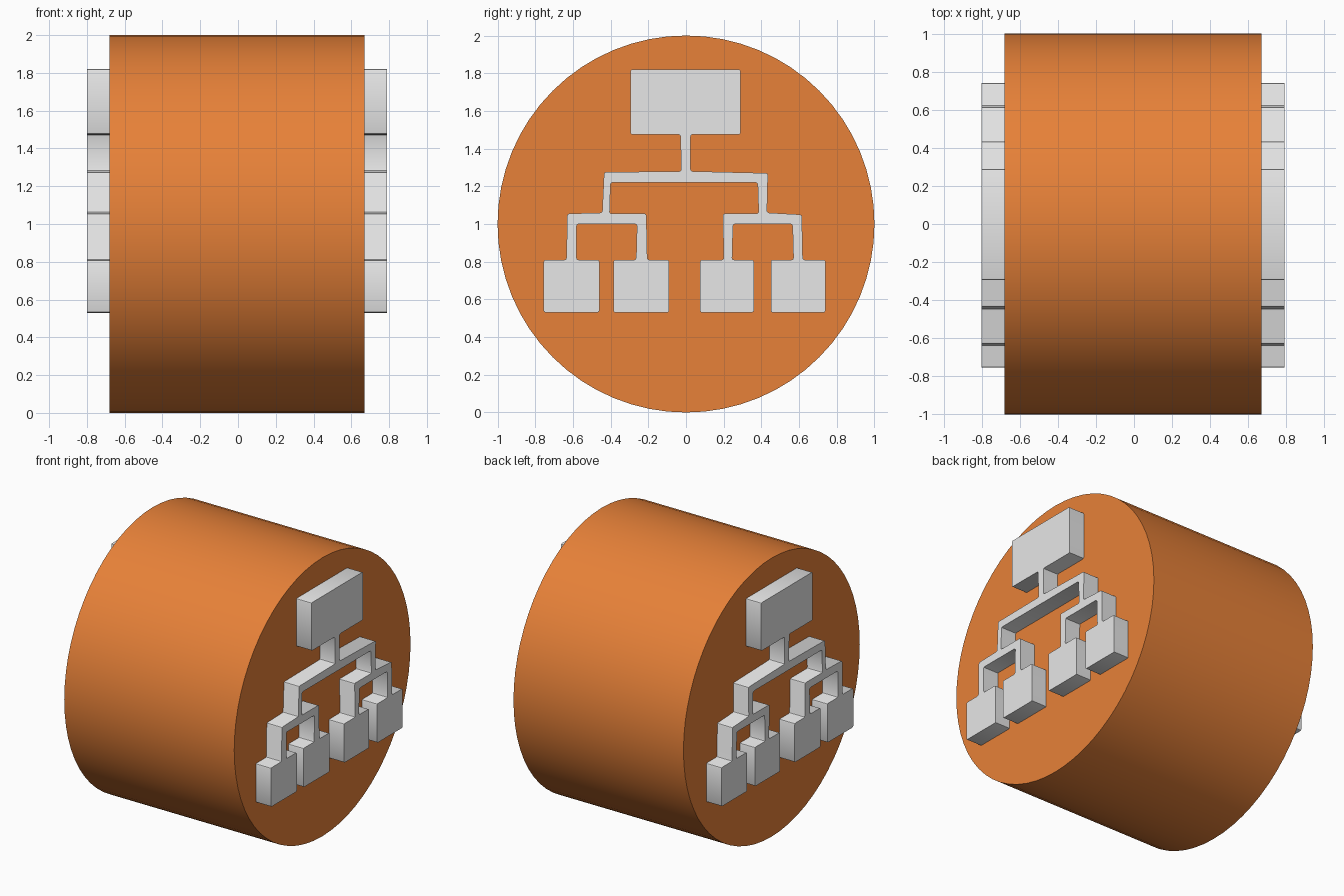
import bpy, bmesh, math
from mathutils import Matrix

if "Cube" in bpy.data.objects:
    bpy.data.objects.remove(bpy.data.objects["Cube"])

X0, X1 = -0.68, 0.67      # drum ends
PLATE = 0.12              # height of the raised chart on each end


def material(name, rgb):
    m = bpy.data.materials.new(name)
    m.diffuse_color = (*rgb, 1)
    m.use_nodes = True
    m.node_tree.nodes["Principled BSDF"].inputs["Base Color"].default_value = m.diffuse_color
    return m


def finish(bm, name, mat):
    bmesh.ops.recalc_face_normals(bm, faces=bm.faces)
    me = bpy.data.meshes.new(name)
    bm.to_mesh(me)
    bm.free()
    me.materials.append(mat)
    ob = bpy.data.objects.new(name, me)
    bpy.context.collection.objects.link(ob)
    bpy.ops.object.select_all(action='DESELECT')
    ob.select_set(True)
    bpy.context.view_layer.objects.active = ob
    bpy.ops.object.shade_smooth_by_angle(angle=math.radians(35))
    return ob


orange = material("orange", (0.80, 0.22, 0.04))
grey = material("light grey", (0.80, 0.80, 0.80))

# Drum lying along x
bm = bmesh.new()
bmesh.ops.create_cone(
    bm, cap_ends=True, segments=64, radius1=1, radius2=1, depth=X1 - X0,
    matrix=Matrix.Translation(((X0 + X1) / 2, 0, 1)) @ Matrix.Rotation(math.pi / 2, 4, 'Y'))
finish(bm, "drum", orange)

# Tree chart outline (y, z): left half down, then right half up
outline = [
    (.29, 1.82), (-.295, 1.82), (-.295, 1.475), (-.03, 1.475), (-.025, 1.28),
    (-.435, 1.275), (-.445, 1.06), (-.63, 1.055), (-.635, .81),
    (-.755, .81), (-.755, .53), (-.46, .53), (-.46, .81), (-.58, .81),
    (-.58, 1.0), (-.26, 1.0), (-.265, .81),
    (-.385, .81), (-.385, .53), (-.09, .53), (-.09, .81), (-.205, .81),
    (-.21, 1.055), (-.405, 1.055), (-.4, 1.22), (.38, 1.22),
    (.385, 1.055), (.195, 1.055), (.2, .81),
    (.075, .81), (.075, .53), (.36, .53), (.36, .81), (.245, .81),
    (.25, 1.0), (.565, 1.0), (.57, .81),
    (.45, .81), (.45, .53), (.74, .53), (.74, .81), (.62, .81),
    (.615, 1.05), (.43, 1.06), (.435, 1.27), (.025, 1.28),
    (.025, 1.475), (.29, 1.475)]

# Raised chart on each end, with slightly rounded corners
for name, x, dx in (("right_chart", X1, PLATE), ("left_chart", X0, -PLATE)):
    bm = bmesh.new()
    face = bm.faces.new([bm.verts.new((x, y, z)) for y, z in outline])
    ext = bmesh.ops.extrude_face_region(bm, geom=[face], use_keep_orig=True)
    for v in ext["geom"]:
        if isinstance(v, bmesh.types.BMVert):
            v.co.x += dx
    corners = [e for e in bm.edges if abs(e.verts[0].co.x - e.verts[1].co.x) > 0.05]
    bmesh.ops.bevel(bm, geom=corners, offset=0.01, segments=2, profile=0.5, affect='EDGES')
    finish(bm, name, grey)
